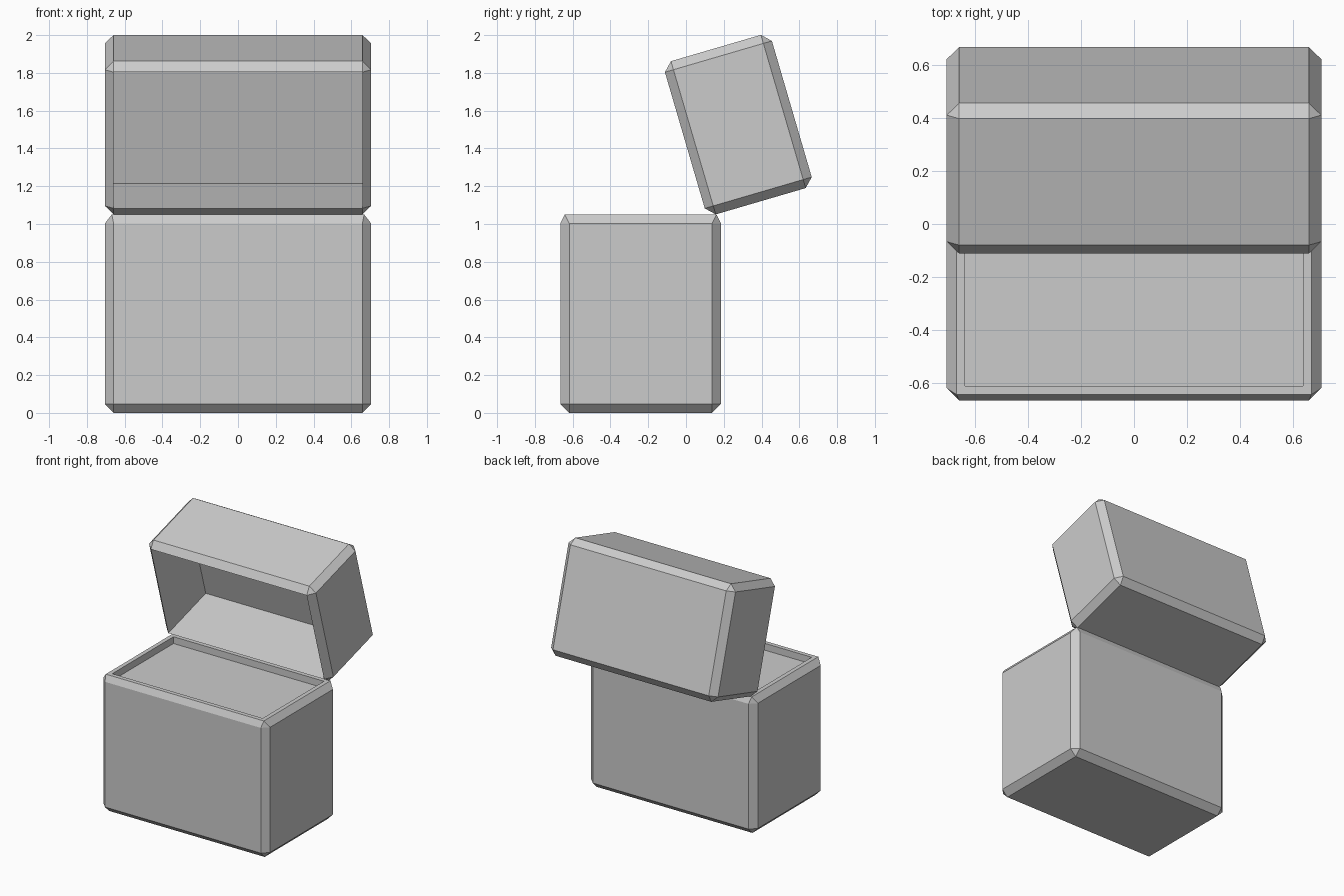
import bpy, bmesh
from math import radians
from mathutils import Vector

if "Cube" in bpy.data.objects:
    bpy.data.objects.remove(bpy.data.objects["Cube"])

CH = 0.047  # chamfer width


def chamfered_box(size):
    bm = bmesh.new()
    bmesh.ops.create_cube(bm, size=1)
    bmesh.ops.scale(bm, vec=size, verts=bm.verts)
    bmesh.ops.bevel(bm, geom=bm.edges[:], offset=CH, offset_type='OFFSET',
                    segments=1, profile=0.5, affect='EDGES')
    bm.normal_update()
    return bm


def face_towards(bm, direction):
    return max(bm.faces, key=lambda f: f.normal.dot(Vector(direction)))


def hollow(bm, face, depth):
    bmesh.ops.inset_individual(bm, faces=[face], thickness=0, depth=-depth)


def finish(bm, name, location, tilt=0):
    mesh = bpy.data.meshes.new(name)
    bm.to_mesh(mesh)
    bm.free()
    obj = bpy.data.objects.new(name, mesh)
    obj.location = location
    obj.rotation_euler.x = radians(tilt)
    bpy.context.collection.objects.link(obj)
    return obj


# Box body: steeper chamfer at the rim, shallow tray in the top
bm = chamfered_box((1.41, 0.85, 1.05))
top = face_towards(bm, (0, 0, 1))
for v in top.verts:
    v.co.x = 0.668 if v.co.x > 0 else -0.668
    v.co.y = 0.402 if v.co.y > 0 else -0.402
bmesh.ops.inset_individual(bm, faces=[top], thickness=0.046, depth=0)
hollow(bm, top, 0.052)
finish(bm, "box_body", (0, -0.24, 0.525))

# Open lid: tilted back on the hinge edge, hollow towards the front
bm = chamfered_box((1.41, 0.59, 0.845))
hollow(bm, face_towards(bm, (0, -1, 0)), 0.47)
finish(bm, "open_lid", (0, 0.277, 1.526), 16.3)
